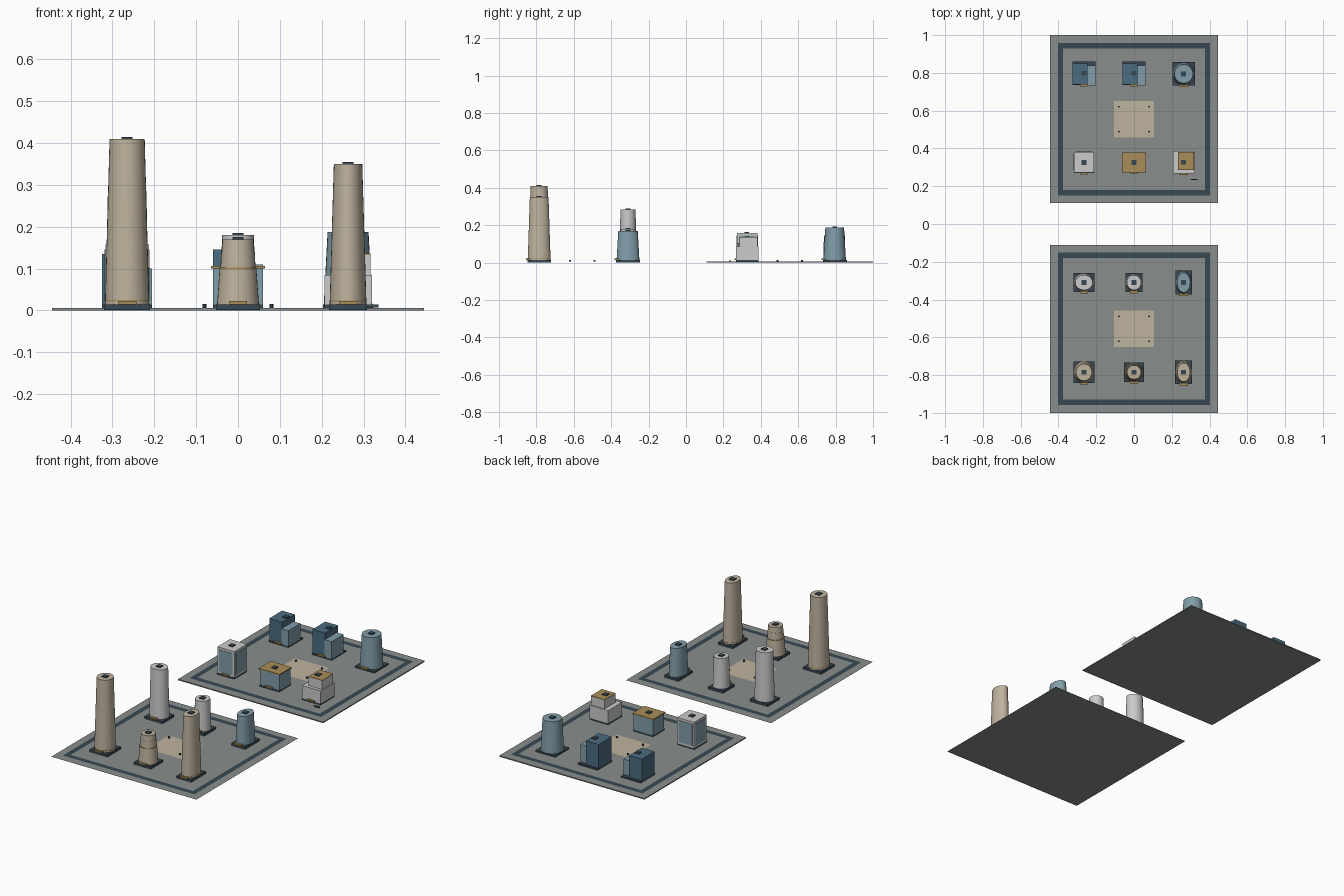
import bpy, bmesh, math

if "Cube" in bpy.data.objects:
    bpy.data.objects.remove(bpy.data.objects["Cube"])


def mat(name, r, g, b):
    m = bpy.data.materials.new(name)
    m.diffuse_color = (r, g, b, 1)
    m.use_nodes = True
    m.node_tree.nodes["Principled BSDF"].inputs["Base Color"].default_value = m.diffuse_color
    return m


PAVE = mat("paving", .25, .27, .26)
ROAD = mat("dark_slate", .04, .065, .085)
SAND = mat("sand", .52, .45, .34)
WHITE = mat("pale_stone", .55, .57, .57)
BLUE = mat("blue_glass", .22, .34, .40)
NAVY = mat("deep_blue", .07, .15, .22)
GOLD = mat("gold", .40, .27, .10)


def finish(bm, name, m, smooth=False):
    me = bpy.data.meshes.new(name)
    bmesh.ops.recalc_face_normals(bm, faces=bm.faces)
    bm.to_mesh(me)
    bm.free()
    me.materials.append(m)
    ob = bpy.data.objects.new(name, me)
    bpy.context.collection.objects.link(ob)
    if smooth:
        bpy.ops.object.select_all(action='DESELECT')
        ob.select_set(True)
        bpy.context.view_layer.objects.active = ob
        bpy.ops.object.shade_smooth_by_angle(angle=math.radians(30))
    return ob


def box(name, x0, x1, y0, y1, z0, z1, m):
    bm = bmesh.new()
    bmesh.ops.create_cube(bm, size=1)
    for v in bm.verts:
        v.co.x = x1 if v.co.x > 0 else x0
        v.co.y = y1 if v.co.y > 0 else y0
        v.co.z = z1 if v.co.z > 0 else z0
    return finish(bm, name, m)


def sheet(name, x0, x1, y0, y1, z, m):
    bm = bmesh.new()
    bm.faces.new([bm.verts.new(p) for p in
                  ((x0, y0, z), (x1, y0, z), (x1, y1, z), (x0, y1, z))])
    return finish(bm, name, m)


def loft(name, x, y, sections, m, n=32):
    # elliptical rings (rx, ry, z) joined upwards and capped
    bm = bmesh.new()
    rings = []
    for rx, ry, z in sections:
        rings.append([bm.verts.new((x + rx * math.cos(2 * math.pi * i / n),
                                    y + ry * math.sin(2 * math.pi * i / n), z))
                      for i in range(n)])
    for a, b in zip(rings, rings[1:]):
        for i in range(n):
            j = (i + 1) % n
            bm.faces.new((a[i], a[j], b[j], b[i]))
    bm.faces.new(rings[0][::-1])
    bm.faces.new(rings[-1])
    return finish(bm, name, m, True)


def fittings(name, x, y, hx, hy, top):
    # dark plinth, front door canopy and rooftop unit
    box(name + "_plinth", x - hx, x + hx, y - hy, y + hy, .001, .014, ROAD)
    box(name + "_canopy", x - .022, x + .022, y - hy - .008, y - hy + .015, .014, .022, GOLD)
    box(name + "_roof_unit", x - .013, x + .013, y - .013, y + .013, top, top + .005, ROAD)


def tower(name, x, y, hx, hy, bottom, top, h, m, band=None):
    loft(name, x, y, [(*bottom, .014), (*top, h)], m)
    fittings(name, x, y, hx, hy, h)
    for f in ([] if band is None else band):
        z = .014 + f * (h - .014)
        rx = bottom[0] + (top[0] - bottom[0]) * f + .0008
        ry = bottom[1] + (top[1] - bottom[1]) * f + .0008
        loft(name + "_band", x, y, [(rx, ry, z), (rx, ry, z + .003)], GOLD if f < .1 else m)


def district(s, thick):
    # ground plate, ring road, plaza and bollards
    cy = s * .555
    if thick:
        box("ground_plate", -.445, .445, cy - .445, cy + .445, 0, .006, PAVE)
    else:
        sheet("ground_sheet", -.445, .445, cy - .445, cy + .445, 0, PAVE)
    z = .007 if thick else .002
    a, w = .403, .028
    for t in (-1, 1):
        x0, x1 = sorted((t * a, t * (a - w)))
        sheet("road_side", x0, x1, cy - a, cy + a, z, ROAD)
        y0, y1 = sorted((cy + t * a, cy + t * (a - w)))
        sheet("road_end", -a + w, a - w, y0, y1, z, ROAD)
    sheet("plaza", -.105, .105, cy - .096, cy + .096, z, SAND)
    for bx in (-.08, .08):
        for by in (-.066, .066):
            loft("bollard", bx, cy + by, [(.005, .005, .006), (.005, .005, .015)], ROAD, 12)


district(1, True)
district(-1, False)

# front district: round towers
tower("tall_tower", -.265, -.785, .055, .058, (.053, .058), (.042, .045), .41, SAND, (.02,))
tower("oval_tower", .263, -.785, .045, .063, (.044, .061), (.034, .05), .35, SAND, (.02,))
loft("tiered_tower", 0, -.785, [(.05, .05, .014), (.044, .044, .1), (.042, .042, .1),
                                (.040, .040, .14), (.039, .039, .14), (.037, .037, .17)], SAND)
loft("tiered_tower_band", 0, -.785, [(.0445, .0445, .098), (.0445, .0445, .102)], GOLD)
fittings("tiered_tower", 0, -.785, .052, .052, .17)
tower("pale_tower", -.265, -.31, .055, .051, (.052, .048), (.046, .040), .285, WHITE)
tower("short_pale_tower", 0, -.31, .046, .05, (.043, .045), (.038, .039), .18, WHITE)
tower("oval_glass_tower", .263, -.31, .043, .063, (.042, .061), (.035, .052), .17, BLUE)

# back district: round glass tower and two split blocks
tower("round_glass_tower", .263, .795, .06, .062, (.058, .06), (.049, .05), .187, BLUE)
for x, h, low in ((-.265, .135, .1), (0, .145, .11)):
    box("tall_wing", x - .06, x + .018, .738, .85, .014, h, NAVY)
    box("low_wing", x + .018, x + .06, .734, .84, .014, low, BLUE)
    fittings("split_block", x, .798, .06, .063, h)

# framed block with glass panels on each side
box("framed_block", -.317, -.213, .272, .382, .014, .158, WHITE)
for y in (.271, .383):
    box("glass_panel", -.307, -.223, y - .001, y + .001, .025, .145, BLUE)
for x in (-.318, -.212):
    box("glass_panel", x - .001, x + .001, .283, .371, .025, .145, BLUE)
fittings("framed_block", -.265, .325, .052, .055, .158)

# gold roofed block
box("low_block", -.06, .06, .277, .375, .014, .1, BLUE)
box("gold_roof", -.064, .064, .273, .378, .1, .106, GOLD)
fittings("low_block", 0, .325, .06, .05, .106)

# stepped block with street bench
box("stepped_base", .207, .32, .267, .387, .014, .085, WHITE)
box("stepped_upper", .233, .317, .285, .381, .085, .133, WHITE)
box("stepped_roof", .233, .317, .285, .381, .133, .136, GOLD)
fittings("stepped_block", .263, .327, .056, .06, .136)
box("bench", .303, .336, .232, .238, .007, .014, ROAD)
